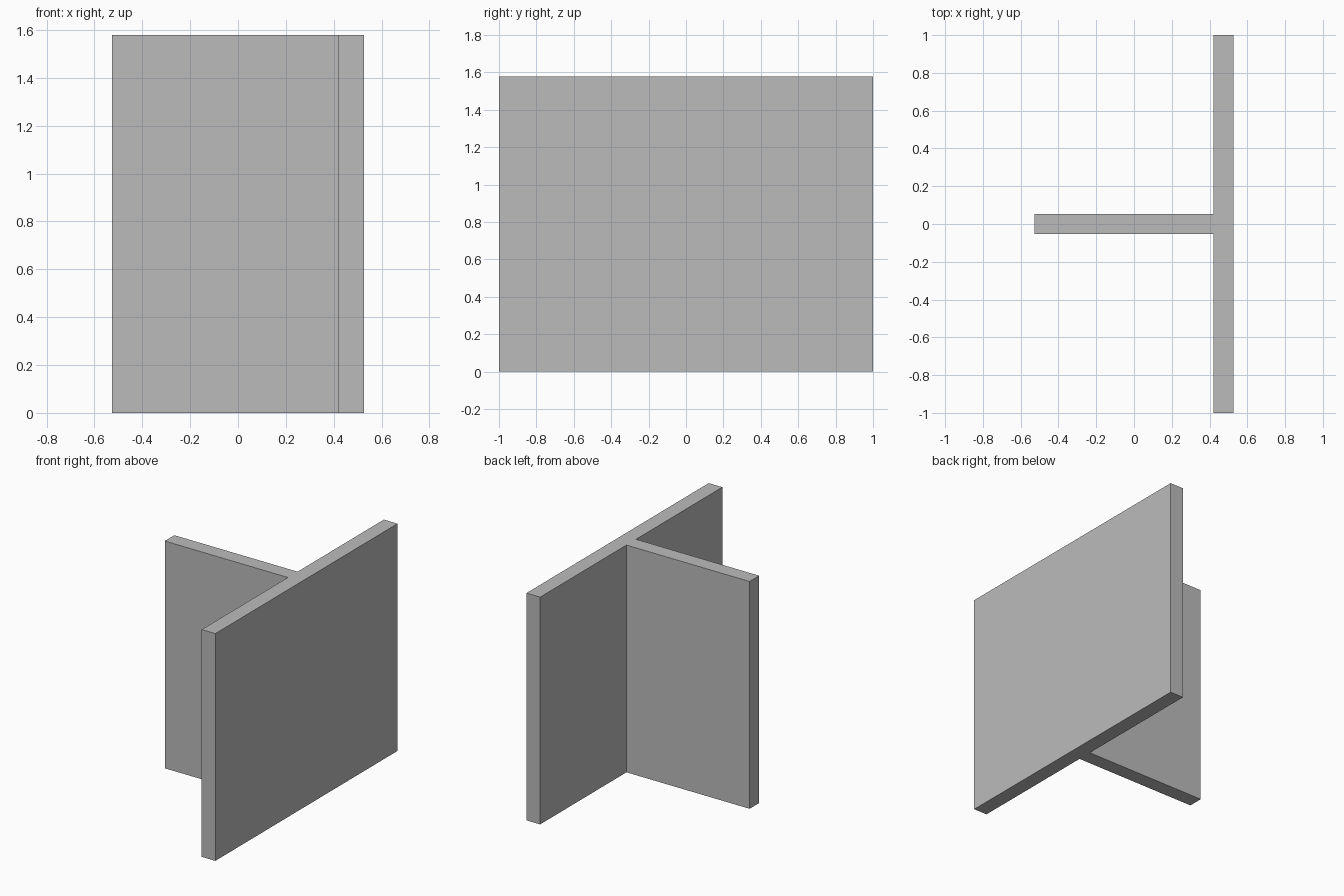
import bpy
import bmesh

if "Cube" in bpy.data.objects:
    bpy.data.objects.remove(bpy.data.objects["Cube"])

HALF_X, HALF_Y, HEIGHT = 0.526, 1.0, 1.579
INNER_X, HALF_WEB = 0.421, 0.0526

# single flat colour
grey = bpy.data.materials.new("light grey")
grey.diffuse_color = (0.5, 0.5, 0.5, 1.0)
grey.use_nodes = True
grey.node_tree.nodes["Principled BSDF"].inputs["Base Color"].default_value = grey.diffuse_color

# T-shaped cross-section: one half, mirrored across y
half = [(HALF_X, HALF_Y), (INNER_X, HALF_Y), (INNER_X, HALF_WEB), (-HALF_X, HALF_WEB)]
profile = half + [(x, -y) for x, y in reversed(half)]

# extrude the section upwards into a solid tee beam
bm = bmesh.new()
base = bm.faces.new([bm.verts.new((x, y, 0)) for x, y in profile])
top = bmesh.ops.extrude_face_region(bm, geom=[base], use_keep_orig=True)
bmesh.ops.translate(bm, vec=(0, 0, HEIGHT),
                    verts=[g for g in top["geom"] if isinstance(g, bmesh.types.BMVert)])
bmesh.ops.recalc_face_normals(bm, faces=bm.faces)

mesh = bpy.data.meshes.new("tee_beam")
bm.to_mesh(mesh)
bm.free()
mesh.materials.append(grey)
bpy.context.collection.objects.link(bpy.data.objects.new("tee_beam", mesh))
